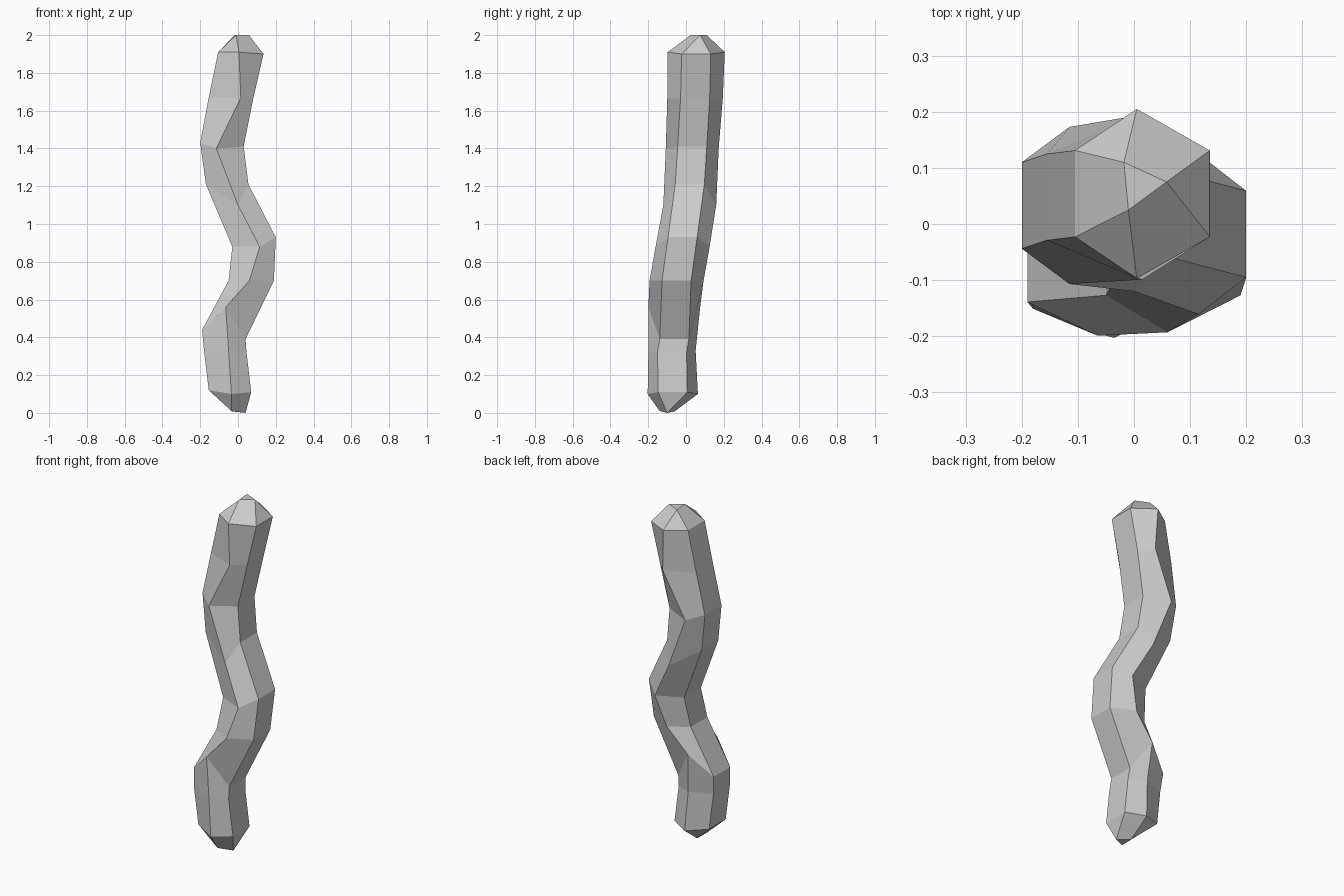
import bpy
import bmesh

cube = bpy.data.objects.get("Cube")
if cube:
    bpy.data.objects.remove(cube, do_unlink=True)

# One grey material
grey = bpy.data.materials.new("plain_grey")
grey.use_nodes = True
colour = (0.6, 0.6, 0.6, 1.0)
grey.diffuse_color = colour
grey.node_tree.nodes["Principled BSDF"].inputs["Base Color"].default_value = colour

# Hexagonal sections from bottom to top:
# (low-x side x, z), (high-x side x, z), (ridge x, z), centre y, ridge reach
SECTIONS = [
    ((-.155, .12), (.07, .11), (-.035, .10), -.07, .133),
    ((-.18, .33), (.045, .32), (-.05, .33), -.074, .125),
    ((-.19, .44), (.04, .39), (-.065, .56), -.062, .137),
    ((-.05, .70), (.19, .70), (.06, .70), -.05, .143),
    ((-.03, .88), (.20, .93), (.115, .88), -.018, .143),
    ((-.17, 1.21), (.055, 1.21), (0, 1.10), .02, .14),
    ((-.20, 1.43), (.03, 1.41), (-.115, 1.40), .033, .14),
    ((-.155, 1.67), (.08, 1.66), (.015, 1.67), .048, .147),
    ((-.105, 1.91), (.135, 1.90), (.005, 1.91), .054, .151),
]
SIDE = .077  # half width of the two side faces


def section(bm, low, high, ridge, cy, reach):
    """Six points running round the stick, starting at the high-x side."""
    points = [
        (high[0], cy - SIDE, high[1]), (high[0], cy + SIDE, high[1]),
        (ridge[0], cy + reach, ridge[1]),
        (low[0], cy + SIDE, low[1]), (low[0], cy - SIDE, low[1]),
        (ridge[0], cy - reach, ridge[1]),
    ]
    return [bm.verts.new(p) for p in points]


def tip(bm, points):
    """Three end points, each shared by two neighbouring ridges."""
    return [v for v in map(bm.verts.new, points) for _ in range(2)]


bm = bmesh.new()
bottom = tip(bm, [(.04, -.10, 0), (-.03, -.06, .008), (-.035, -.14, .01)])
top = tip(bm, [(.058, .075, 2), (-.018, .11, 2), (-.01, .025, 2)])
rings = [bottom] + [section(bm, *s) for s in SECTIONS] + [top]

# Skin between neighbouring rings
for lower, upper in zip(rings, rings[1:]):
    for i in range(6):
        j = (i + 1) % 6
        bm.faces.new(list(dict.fromkeys((lower[i], lower[j], upper[j], upper[i]))))

# End facets
bm.faces.new(bottom[::-2])
bm.faces.new(top[::2])
bmesh.ops.recalc_face_normals(bm, faces=bm.faces)

mesh = bpy.data.meshes.new("wavy_stick")
bm.to_mesh(mesh)
bm.free()
mesh.materials.append(grey)
stick = bpy.data.objects.new("wavy_stick", mesh)
bpy.context.collection.objects.link(stick)
